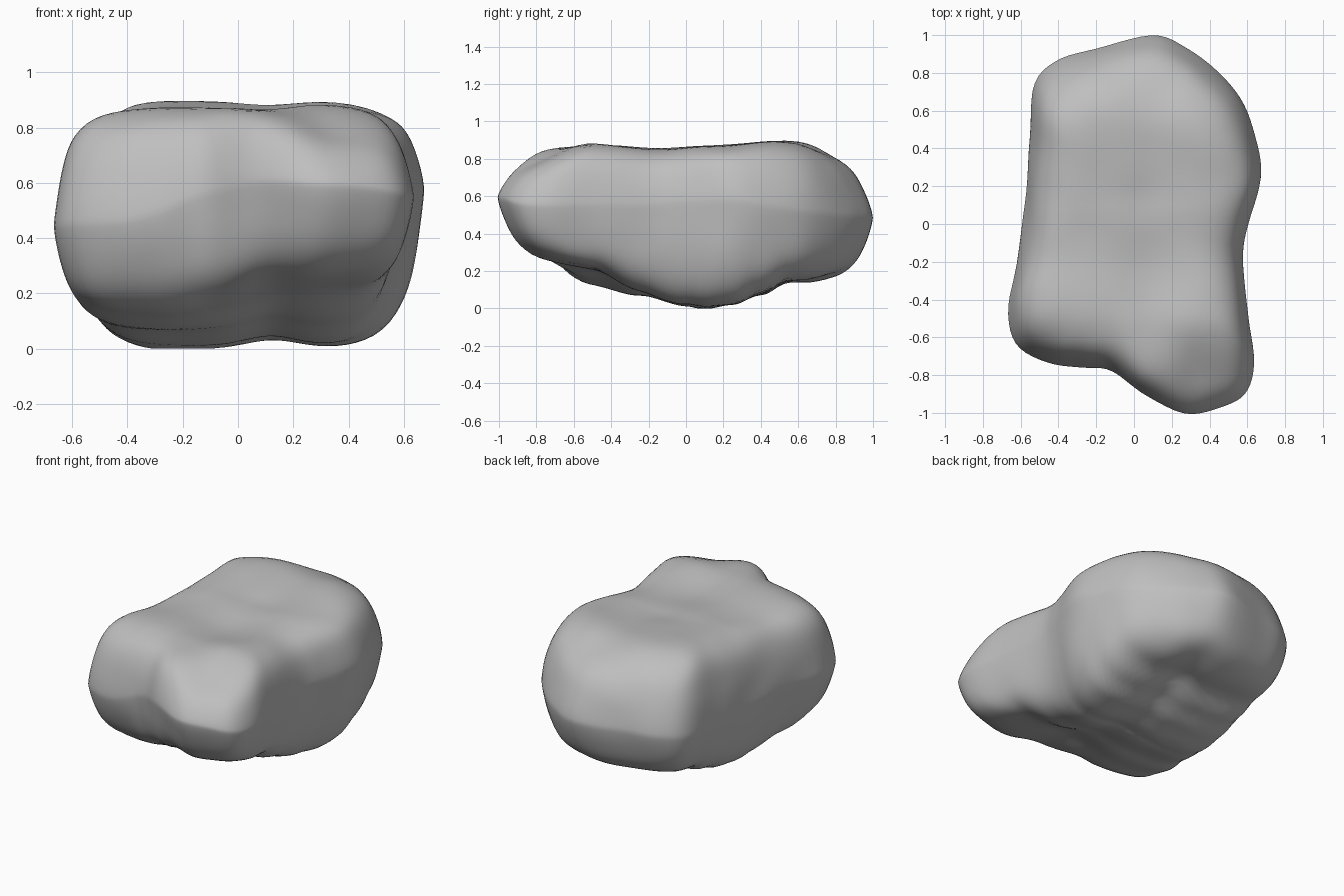
import bpy
import bmesh
import math
from mathutils import Vector, noise

cube = bpy.data.objects.get("Cube")
if cube:
    bpy.data.objects.remove(cube, do_unlink=True)

# Plan outline of the boulder, with the height of its widest point: x, y, z
OUTLINE = [Vector(p) for p in (
    (.67, .24, .57), (.65, .45, .54), (.57, .66, .52), (.43, .82, .5),
    (.28, .93, .49), (.09, 1, .48), (-.2, .93, .48), (-.41, .86, .47),
    (-.53, .73, .46), (-.55, .45, .46), (-.58, .1, .46), (-.62, -.2, .46),
    (-.67, -.46, .45), (-.62, -.64, .45), (-.45, -.73, .46),
    (-.28, -.76, .5), (-.12, -.78, .56), (.06, -.91, .6), (.28, -1, .6),
    (.46, -.97, .58), (.59, -.9, .56), (.64, -.75, .55), (.61, -.5, .55),
    (.58, -.2, .55), (.61, 0, .56))]

# Heights of the crown and of the underside along the length: y, z
CROWN = [(-1, .89), (-.8, .905), (-.55, .885), (-.2, .855), (.1, .87),
         (.55, .905), (1, .84)]
UNDERSIDE = [(-1, .17), (-.75, .135), (-.5, .115), (-.25, .07), (0, .015),
             (.1, 0), (.25, .015), (.4, .065), (.55, .13), (.7, .12), (1, .1)]

SEGMENTS = 120
RINGS = 72
SQUARENESS = 6


def smooth(value, start, end):
    t = min(max((value - start) / (end - start), 0), 1)
    return t * t * (3 - 2 * t)


def bump(value, middle, width):
    return math.exp(-((value - middle) / width) ** 2)


def profile(table, y):
    for (y_a, z_a), (y_b, z_b) in zip(table, table[1:]):
        if y <= y_b:
            return z_a + (z_b - z_a) * smooth(y, y_a, y_b)
    return table[-1][1]


def outline_point(fraction):
    """Closed smooth curve through the outline points."""
    count = len(OUTLINE)
    index = int(fraction * count)
    t = fraction * count - index
    a, b, c, d = (OUTLINE[(index + k) % count] for k in (-1, 0, 1, 2))
    return (b * 2 + (c - a) * t + (a * 2 - b * 5 + c * 4 - d) * t ** 2
            + (b * 3 - a - c * 3 + d) * t ** 3) / 2


def crown_height(x, y):
    dip = .02 * bump(x, .1, .15)
    # sloping shoulder above the front lobe
    shoulder = .1 * smooth(x, .05, .35) * smooth(-y, .5, .85)
    return profile(CROWN, y) - dip - shoulder


def underside_height(x, y):
    groove = .03 * bump(x, .12, .12)
    tilt = .1 * smooth(x, -.3, .4) * smooth(-y, .1, .6)
    return profile(UNDERSIDE, y) + groove + tilt


def surface_point(fraction, angle):
    rim = outline_point(fraction)
    # rounded-square section, leaning inwards away from the rim
    across, up = math.cos(angle), abs(math.sin(angle))
    size = (across ** SQUARENESS + up ** SQUARENESS) ** (1 / SQUARENESS)
    rise = up / size
    spread = across / size * (1 - .14 * rise ** 1.4)
    x, y = rim.x * spread, rim.y * spread
    goal = crown_height(x, y) if angle > 0 else underside_height(x, y)
    point = Vector((x, y, rim.z + (goal - rim.z) * rise))
    # gentle weathering
    point += noise.noise_vector(point * 4) * .009
    point.z = max(point.z, 0)
    return point


# Boulder skin: rings from the underside to the crown
bm = bmesh.new()
rings = []
for r in range(1, RINGS):
    angle = -math.pi / 2 + math.pi * r / RINGS
    rings.append([bm.verts.new(surface_point(s / SEGMENTS, angle))
                  for s in range(SEGMENTS)])
for lower, upper in zip(rings, rings[1:]):
    for s in range(SEGMENTS):
        n = (s + 1) % SEGMENTS
        bm.faces.new((lower[s], lower[n], upper[n], upper[s]))

# Close both ends with a fan
for ring, angle in ((rings[0], -math.pi / 2), (rings[-1], math.pi / 2)):
    pole = bm.verts.new(surface_point(0, angle))
    for s in range(SEGMENTS):
        bm.faces.new((ring[s], ring[(s + 1) % SEGMENTS], pole))
bmesh.ops.recalc_face_normals(bm, faces=bm.faces)

mesh = bpy.data.meshes.new("boulder")
bm.to_mesh(mesh)
bm.free()
boulder = bpy.data.objects.new("boulder", mesh)
bpy.context.collection.objects.link(boulder)

# Stone colour
stone = bpy.data.materials.new("grey stone")
stone.use_nodes = True
colour = (.52, .52, .52, 1)
stone.diffuse_color = colour
stone.node_tree.nodes["Principled BSDF"].inputs["Base Color"].default_value = colour
mesh.materials.append(stone)

bpy.context.view_layer.objects.active = boulder
boulder.select_set(True)
bpy.ops.object.shade_smooth_by_angle(angle=math.radians(50))
